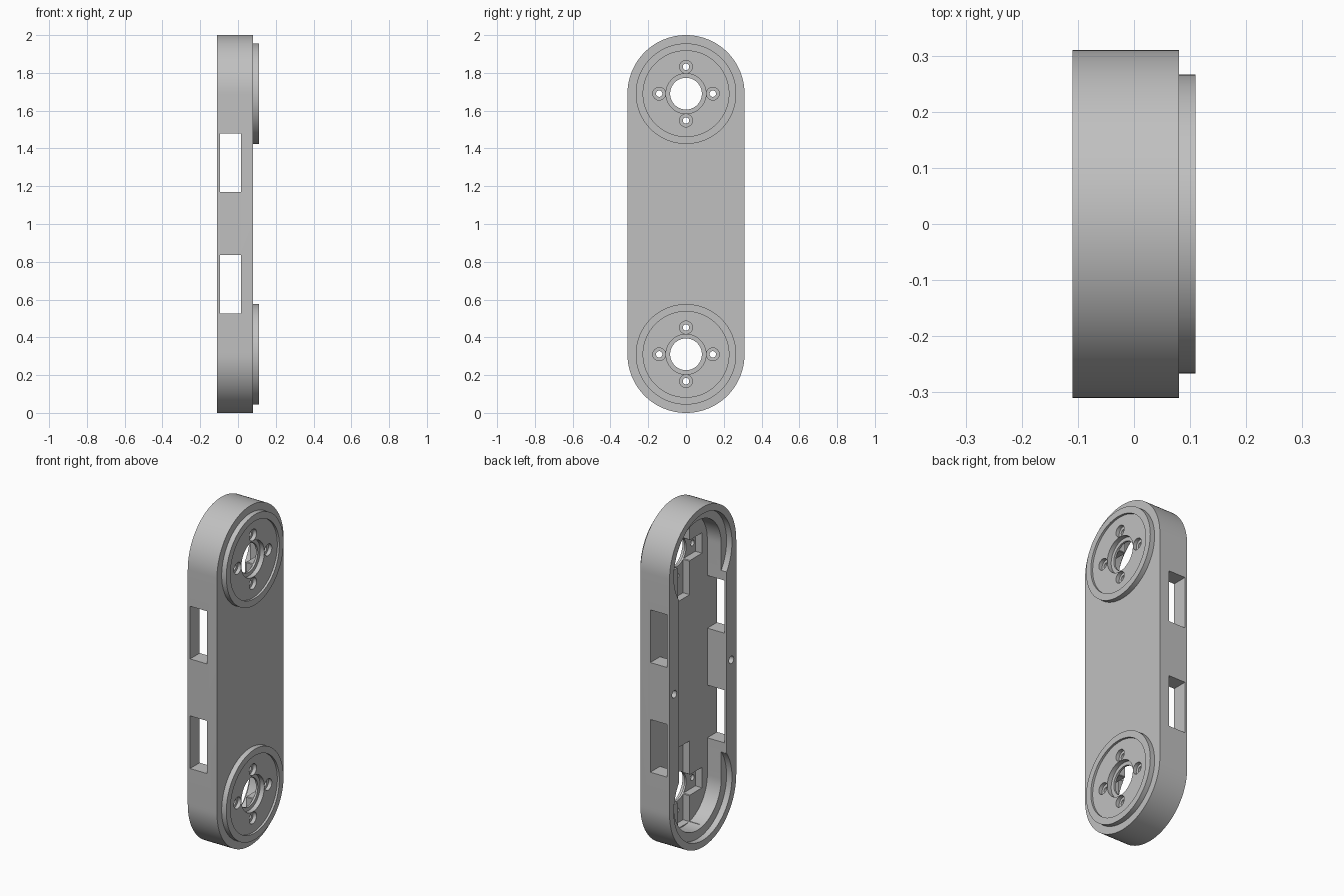
import bpy
import bmesh
import math
from mathutils import Matrix, Vector

cube = bpy.data.objects.get("Cube")
if cube:
    bpy.data.objects.remove(cube, do_unlink=True)

grey = bpy.data.materials.new("light_grey")
grey.use_nodes = True
GREY = (0.53, 0.53, 0.53, 1)
grey.diffuse_color = GREY
grey.node_tree.nodes["Principled BSDF"].inputs["Base Color"].default_value = GREY

HUBS = (0.31, 1.69)      # heights of the two joint centres
BACK, FACE, BOSS = -0.11, 0.08, 0.11
FLOOR = 0.015            # inner floor of the shell


def finish(name, bm):
    bmesh.ops.recalc_face_normals(bm, faces=bm.faces)
    mesh = bpy.data.meshes.new(name)
    bm.to_mesh(mesh)
    bm.free()
    mesh.materials.append(grey)
    ob = bpy.data.objects.new(name, mesh)
    bpy.context.collection.objects.link(ob)
    return ob


def prism(name, outline, x0, x1):
    """Extrude a (y, z) outline along x."""
    bm = bmesh.new()
    face = bm.faces.new([bm.verts.new((x0, y, z)) for y, z in outline])
    res = bmesh.ops.extrude_face_region(bm, geom=[face])
    verts = [v for v in res["geom"] if isinstance(v, bmesh.types.BMVert)]
    bmesh.ops.translate(bm, verts=verts, vec=(x1 - x0, 0, 0))
    return finish(name, bm)


def stadium(r, n=48):
    pts = []
    for z, start in ((HUBS[1], 0), (HUBS[0], math.pi)):
        for i in range(n + 1):
            a = start + math.pi * i / n
            pts.append((r * math.cos(a), z + r * math.sin(a)))
    return pts


def disc(name, r, y, z, x0, x1, n=96):
    ring = [(y + r * math.cos(math.tau * i / n), z + r * math.sin(math.tau * i / n))
            for i in range(n)]
    return prism(name, ring, x0, x1)


def box(name, x0, x1, hy, z0, z1):
    return prism(name, [(-hy, z0), (hy, z0), (hy, z1), (-hy, z1)], x0, x1)


def boolean(target, tool, operation="DIFFERENCE"):
    tool.hide_render = True
    mod = target.modifiers.new("bool", "BOOLEAN")
    mod.operation = operation
    mod.solver = "EXACT"
    mod.object = tool
    bpy.context.view_layer.objects.active = target
    bpy.ops.object.modifier_apply(modifier=mod.name)
    bpy.data.objects.remove(tool, do_unlink=True)


# Rounded link shell, open at the back
shell = prism("link_shell", stadium(0.31), BACK, FACE)
boolean(shell, prism("cavity", stadium(0.22), BACK - 0.1, FLOOR))

# Side windows through both walls
for z0, z1 in ((0.525, 0.835), (1.17, 1.48)):
    boolean(shell, box("window", -0.095, FLOOR, 0.5, z0, z1))

# Cover screw holes in the rim
for y in (-0.265, 0.265):
    boolean(shell, disc("rim_hole", 0.022, y, 1.0, BACK - 0.1, 0.0, 24))

for z in HUBS:
    # Raised round boss with a shallow recessed face
    boolean(shell, disc("boss", 0.266, 0, z, FACE - 0.01, BOSS), "UNION")
    boolean(shell, disc("boss_recess", 0.227, 0, z, 0.097, 0.2))
    # Round seat at the back for the neighbouring boss
    boolean(shell, disc("back_seat", 0.27, 0, z, BACK - 0.1, BACK + 0.035))
    # Cross-shaped pocket in the inner floor
    boolean(shell, box("long_arm", -0.05, 0.058, 0.055, z - 0.215, z + 0.215))
    inner = 1 if z < 1 else -1
    tip = sorted((z, z + inner * 0.26))
    boolean(shell, box("arm_tip", -0.05, 0.058, 0.055, *tip))
    boolean(shell, box("short_arm", -0.05, 0.058, 0.17, z - 0.06, z + 0.06))
    # Stepped centre bore
    boolean(shell, disc("bore", 0.084, 0, z, -0.05, 0.2, 64))
    boolean(shell, disc("counterbore", 0.106, 0, z, 0.07, 0.2, 64))
    # Four stepped screw holes
    for k in range(4):
        a = k * math.pi / 2
        y, h = 0.142 * math.cos(a), z + 0.142 * math.sin(a)
        boolean(shell, disc("screw_hole", 0.017, y, h, 0.0, 0.2, 24))
        boolean(shell, disc("screw_seat", 0.034, y, h, 0.075, 0.2, 32))

bpy.ops.object.select_all(action="DESELECT")
shell.select_set(True)
bpy.context.view_layer.objects.active = shell
bpy.ops.object.shade_smooth_by_angle(angle=math.radians(30))
